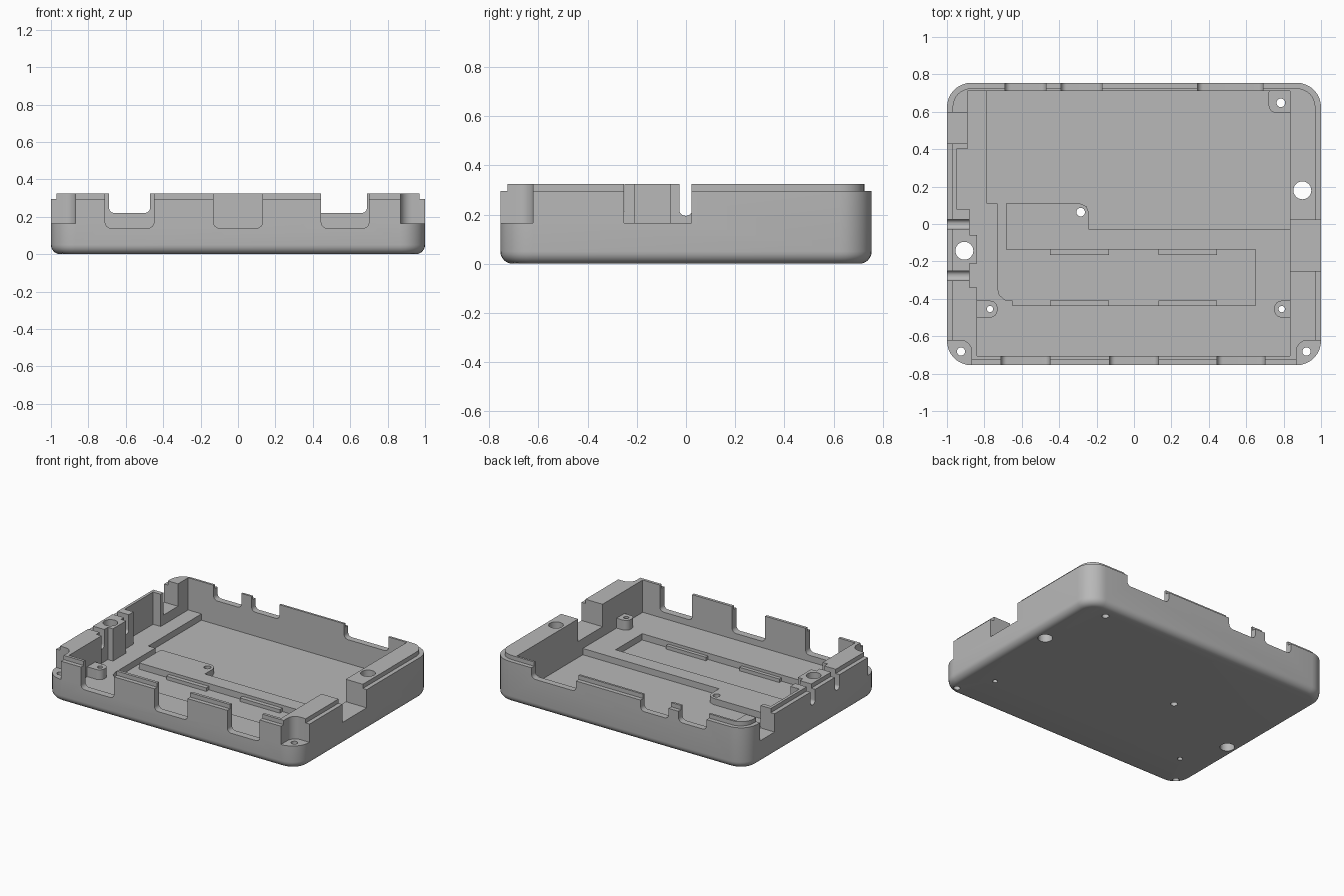
import bpy
import bmesh
from math import cos, sin, pi, radians
from mathutils import Vector

if "Cube" in bpy.data.objects:
    bpy.data.objects.remove(bpy.data.objects["Cube"])

# Single grey plastic
grey = bpy.data.materials.new("grey plastic")
grey.use_nodes = True
colour = (0.48, 0.48, 0.48, 1)
grey.diffuse_color = colour
grey.node_tree.nodes["Principled BSDF"].inputs["Base Color"].default_value = colour

HIGH, LOW, STEP, TOP = 0.095, 0.05, 0.165, 0.6


def rounded(a0, a1, b0, b1, r, steps=8):
    """Counter-clockwise rectangle outline with rounded corners."""
    if r <= 0:
        return [(a0, b0), (a1, b0), (a1, b1), (a0, b1)]
    centres = [(a1 - r, b1 - r), (a0 + r, b1 - r), (a0 + r, b0 + r), (a1 - r, b0 + r)]
    return [(ca + r * cos(pi / 2 * (q + i / steps)), cb + r * sin(pi / 2 * (q + i / steps)))
            for q, (ca, cb) in enumerate(centres) for i in range(steps + 1)]


def loft(name, rings):
    """Closed solid through a stack of equal-length rings of points."""
    bm = bmesh.new()
    rows = [[bm.verts.new(p) for p in ring] for ring in rings]
    for low, high in zip(rows, rows[1:]):
        for i in range(len(low)):
            j = (i + 1) % len(low)
            bm.faces.new((low[i], low[j], high[j], high[i]))
    bm.faces.new(rows[0][::-1])
    bm.faces.new(rows[-1])
    bmesh.ops.recalc_face_normals(bm, faces=bm.faces)
    mesh = bpy.data.meshes.new(name)
    bm.to_mesh(mesh)
    bm.free()
    obj = bpy.data.objects.new(name, mesh)
    bpy.context.collection.objects.link(obj)
    mesh.materials.append(grey)
    return obj


def prism(name, outline, lo, hi, axis="z"):
    """Extrude an outline along an axis."""
    place = {"z": lambda a, b, t: Vector((a, b, t)),
             "y": lambda a, b, t: Vector((a, t, b)),
             "x": lambda a, b, t: Vector((t, a, b))}[axis]
    return loft(name, [[place(a, b, t) for a, b in outline] for t in (lo, hi)])


def combine(tool, operation="DIFFERENCE"):
    """Apply a boolean to the tray and drop the tool."""
    mod = tray.modifiers.new(tool.name, "BOOLEAN")
    mod.operation = operation
    mod.solver = "EXACT"
    mod.object = tool
    bpy.context.view_layer.objects.active = tray
    bpy.ops.object.modifier_apply(modifier=mod.name)
    bpy.data.objects.remove(tool)


# Outer shell: rounded bottom edge, straight wall, stepped lip
FILLET = 0.05
sections = [(FILLET * (1 - sin(t * pi / 12)), FILLET * (1 - cos(t * pi / 12))) for t in range(7)]
sections += [(0, 0.295), (0.03, 0.295), (0.03, 0.325)]
tray = loft("case_tray", [
    [(x, y, z) for x, y in rounded(-1 + d, 1 - d, -0.755 + d, 0.755 - d, 0.13 - d)]
    for d, z in sections])

# Main cavity, with posts along the -x wall
cavity = [(-0.84, -0.705), (0.835, -0.705), (0.835, 0.71), (-0.89, 0.71), (-0.89, 0.4),
          (-0.95, 0.4), (-0.95, 0.08), (-0.88, 0.08), (-0.88, -0.06), (-0.84, -0.06),
          (-0.84, -0.21), (-0.88, -0.21), (-0.88, -0.34), (-0.84, -0.34)]
combine(prism("cavity", cavity, HIGH, TOP))

# Lower floor: large area, side channel and long pocket
pocket = [(-0.785, 0.71), (-0.785, 0.11), (-0.73, 0.11), (-0.73, -0.34), (-0.72, -0.38),
          (-0.69, -0.405), (-0.65, -0.41), (-0.65, -0.435), (0.65, -0.435), (0.65, -0.135),
          (-0.685, -0.135), (-0.685, 0.11), (-0.29, 0.11), (-0.255, 0.095), (-0.24, 0.06),
          (-0.24, -0.03), (0.835, -0.03), (0.835, 0.71)]
combine(prism("pocket", pocket, LOW, 0.2))

# Port openings in the front and back walls
for x0, x1 in [(-0.71, -0.45), (-0.13, 0.13), (0.445, 0.7)]:
    combine(prism("front_port", rounded(x0, x1, 0.14, TOP, 0.03), -0.9, -0.69, "y"))
for x0, x1 in [(-0.69, -0.47), (-0.39, -0.17), (0.34, 0.69)]:
    combine(prism("back_port", rounded(x0, x1, 0.22, TOP, 0.03), 0.69, 0.9, "y"))

# Openings and narrow slots in the side walls
combine(prism("side_opening", rounded(-0.252, 0.022, STEP, TOP, 0), 0.8, 1.2, "x"))
combine(prism("side_opening", rounded(0.43, 0.595, STEP, TOP, 0), -1.2, -0.87, "x"))
for y in (0, -0.275):
    combine(prism("side_slot", rounded(y - 0.027, y + 0.025, 0.195, TOP, 0.024), -1.2, -0.86, "x"))

# Recessed front corners
for x0, x1 in [(-1.2, -0.868), (0.868, 1.2)]:
    combine(prism("corner_recess", rounded(x0, x1, -1, -0.622, 0.06), STEP, TOP))

# Screw bosses standing against the walls
for x0, x1, y0, y1 in [(-0.9, -0.73, -0.5, -0.41), (0.75, 0.9, -0.5, -0.41), (0.72, 0.88, 0.595, 0.74)]:
    combine(prism("screw_boss", rounded(x0, x1, y0, y1, 0.04), 0.03, STEP), "UNION")

# Small rails along both sides of the pocket
for x0, x1 in [(-0.45, -0.135), (0.13, 0.445)]:
    for y0, y1 in [(-0.165, -0.12), (-0.45, -0.41)]:
        combine(prism("pocket_rail", rounded(x0, x1, y0, y1, 0), 0.03, 0.075), "UNION")

# Through holes
for x, y, r in [(0.9, 0.18, 0.048), (-0.907, -0.143, 0.048), (0.922, -0.682, 0.022),
                (-0.925, -0.682, 0.022), (0.785, 0.648, 0.023), (-0.285, 0.063, 0.023),
                (-0.77, -0.455, 0.017), (0.79, -0.455, 0.017)]:
    combine(prism("screw_hole", rounded(x - r, x + r, y - r, y + r, r * 0.999, 6), -0.2, TOP))

# Clean shading with sharp edges kept
bpy.ops.object.select_all(action="DESELECT")
tray.select_set(True)
bpy.context.view_layer.objects.active = tray
bpy.ops.object.shade_smooth_by_angle(angle=radians(30))
